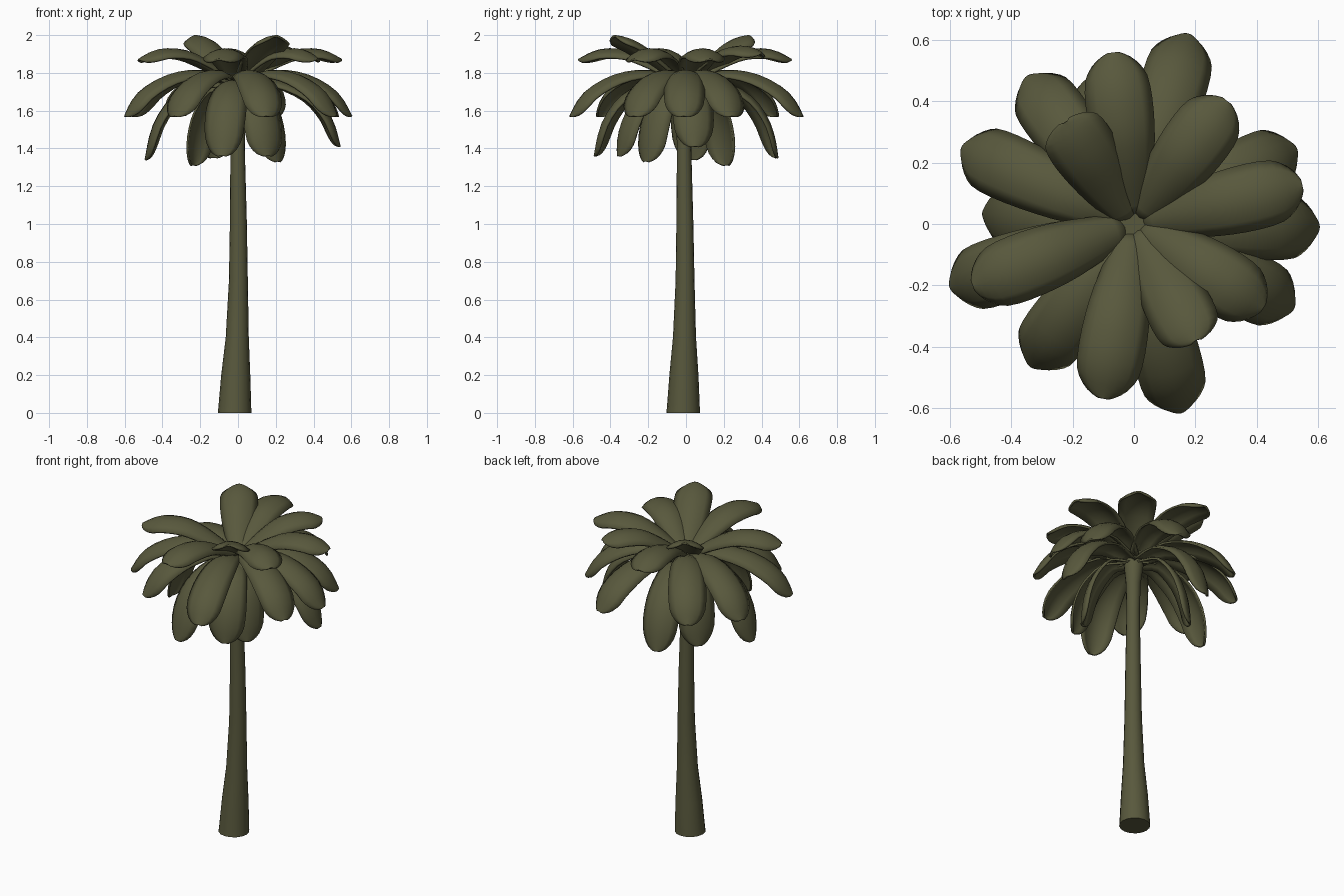
import bpy, bmesh, math
from mathutils import Vector

if "Cube" in bpy.data.objects:
    bpy.data.objects.remove(bpy.data.objects["Cube"])

olive = bpy.data.materials.new("olive green")
olive.diffuse_color = (0.098, 0.098, 0.046, 1)
olive.use_nodes = True
olive.node_tree.nodes["Principled BSDF"].inputs["Base Color"].default_value = olive.diffuse_color


def finish(name, bm, angle=40):
    bmesh.ops.recalc_face_normals(bm, faces=bm.faces)
    me = bpy.data.meshes.new(name)
    bm.to_mesh(me)
    bm.free()
    me.materials.append(olive)
    ob = bpy.data.objects.new(name, me)
    bpy.context.collection.objects.link(ob)
    bpy.context.view_layer.objects.active = ob
    ob.select_set(True)
    bpy.ops.object.shade_smooth_by_angle(angle=math.radians(angle))
    ob.select_set(False)
    return ob


def sample(pts, t):
    """Catmull-Rom through evenly spaced control points, t in 0..1"""
    n = len(pts) - 1
    i = min(int(t * n), n - 1)
    u = t * n - i
    p = [Vector(pts[max(0, min(n, k))]) for k in (i - 1, i, i + 1, i + 2)]
    return 0.5 * (2 * p[1] + (p[2] - p[0]) * u
                  + (2 * p[0] - 5 * p[1] + 4 * p[2] - p[3]) * u * u
                  + (3 * p[1] - p[0] - 3 * p[2] + p[3]) * u ** 3)


# trunk: rings of (z, centre x, centre y, radius)
trunk = [(0, -.018, -.015, .089), (.03, -.017, -.014, .087), (.2, -.012, -.011, .077),
         (.4, -.004, -.008, .061), (.7, .002, -.005, .050), (1.0, .002, -.006, .045),
         (1.4, -.002, -.01, .038), (1.58, -.003, -.01, .042), (1.7, 0, -.003, .056),
         (1.77, 0, 0, .045)]
SIDES = 16
bm = bmesh.new()
rings = [[bm.verts.new((cx + r * math.cos(a * math.tau / SIDES),
                        cy + r * math.sin(a * math.tau / SIDES), z)) for a in range(SIDES)]
         for z, cx, cy, r in trunk]
for lo, hi in zip(rings, rings[1:]):
    for k in range(SIDES):
        m = (k + 1) % SIDES
        bm.faces.new((lo[k], lo[m], hi[m], hi[k]))
bm.faces.new(rings[0])
bm.faces.new(rings[-1])
finish("trunk", bm)

# leaf spines as (share of reach, height), and half width along the leaf
SPINES = {
    "steep": [(.05, 1.76), (.3, 1.84), (.58, 1.93), (.82, 1.98), (1, 1.995)],
    "upper": [(.05, 1.76), (.28, 1.85), (.53, 1.915), (.8, 1.92), (1, 1.87)],
    "middle": [(.05, 1.75), (.32, 1.81), (.62, 1.785), (.87, 1.695), (1, 1.57)],
    "lower": [(.05, 1.73), (.36, 1.755), (.7, 1.675), (.91, 1.53), (1, 1.35)],
    "hanging": [(.05, 1.72), (.45, 1.73), (.78, 1.62), (.95, 1.47), (1, 1.31)],
}
WIDTH = [(.045, 0), (.068, 0), (.09, 0), (.102, 0), (.106, 0), (.1, 0), (.085, 0)]


def leaf(name, kind, angle, reach, dz=0):
    bm = bmesh.new()
    a = math.radians(angle)
    out, side = Vector((math.cos(a), math.sin(a), 0)), Vector((-math.sin(a), math.cos(a), 0))
    n = len(SPINES[kind]) - 1
    spine = [(r * reach, z + dz * (i / n) ** 2) for i, (r, z) in enumerate(SPINES[kind])]
    rows = []
    stations = [i / 12 for i in range(11)] + [.88, .925, .96, .985, 1.0]
    for t in stations:
        p = sample(spine, t)
        d = (sample(spine, min(1, t + .02)) - sample(spine, max(0, t - .02))).normalized()
        normal = out * -d.y + Vector((0, 0, d.x))
        w = sample(WIDTH, t).x
        if t > .8:                                   # rounded tip
            w *= math.sqrt(max(.04, 1 - ((t - .8) / .2) ** 2))
        row = []
        for k in range(7):
            s = (k - 3) / 3
            pos = out * p.x + Vector((0, 0, p.y)) + side * (w * s) - normal * (.42 * w * s * s)
            row.append(bm.verts.new(pos))
        rows.append(row)
    for r0, r1 in zip(rows, rows[1:]):
        for k in range(6):
            bm.faces.new((r0[k], r1[k], r1[k + 1], r0[k + 1]))
    ob = finish(name, bm)
    mod = ob.modifiers.new("thickness", "SOLIDIFY")
    mod.thickness = .012
    mod.offset = 0


# crown: tiers of (direction in degrees, reach, optional change of tip height)
CROWN = {
    "steep": [(124, .40), (-62, .43)],
    "upper": [(13, .56), (53, .50, .03), (97, .56), (201, .56), (260, .575), (-33, .50)],
    "middle": [(-1, .60), (74, .64), (156, .61), (199, .63), (-76, .63),
               (-28, .585), (25, .58), (126, .59), (234, .57)],
    "lower": [(5, .54, .06), (105, .50), (176, .49, -.01), (-100, .49, .01)],
    "hanging": [(138, .32), (-45, .30, .02), (-66, .39, .05)],
}
for kind, leaves in CROWN.items():
    for i, spec in enumerate(leaves):
        leaf(f"{kind}_leaf_{i + 1}", kind, *spec)
